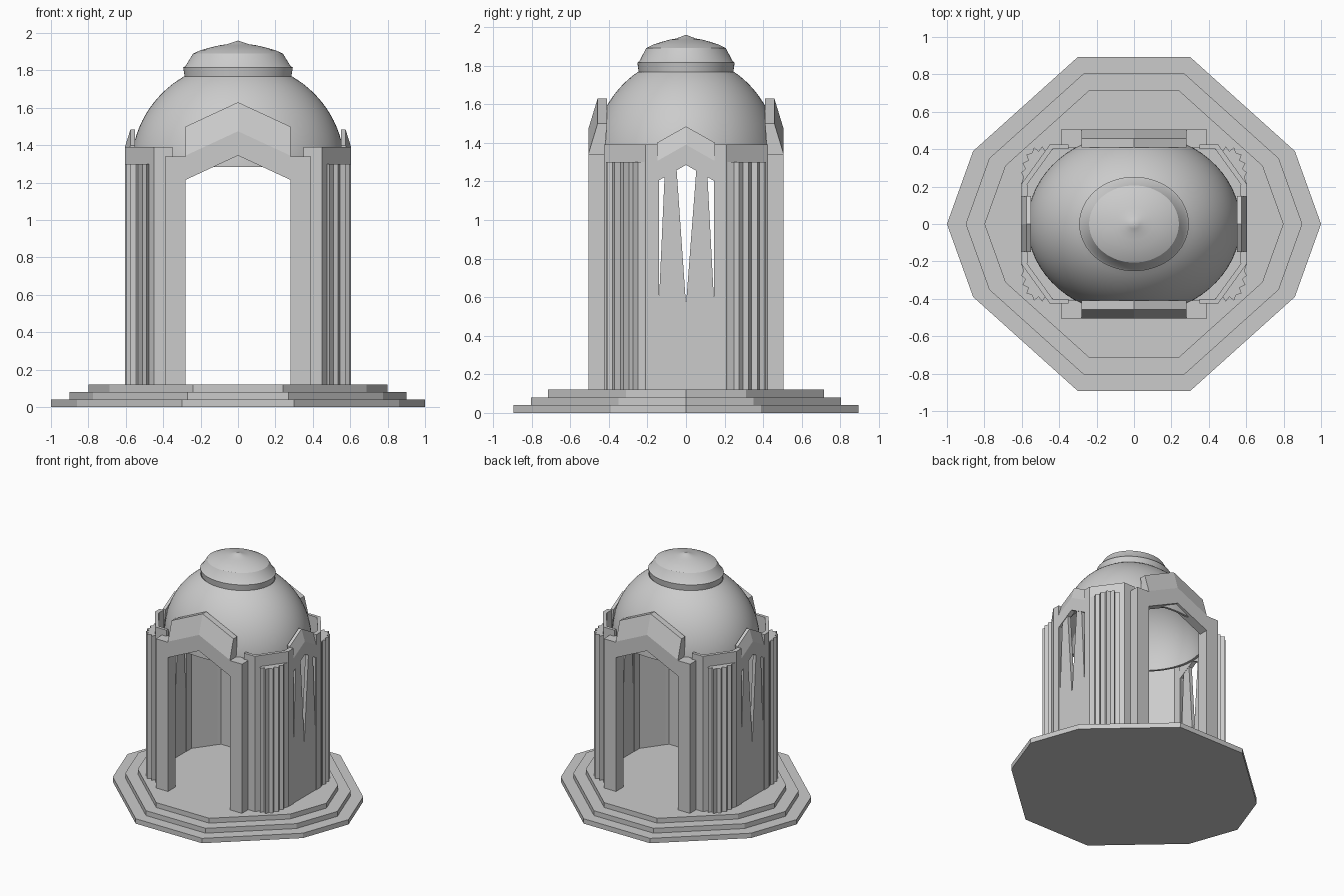
import bpy, bmesh, math

if "Cube" in bpy.data.objects:
    bpy.data.objects.remove(bpy.data.objects["Cube"])


def finish(name, bm, smooth=False):
    bmesh.ops.remove_doubles(bm, verts=bm.verts, dist=1e-5)
    bmesh.ops.recalc_face_normals(bm, faces=bm.faces)
    me = bpy.data.meshes.new(name)
    bm.to_mesh(me)
    bm.free()
    ob = bpy.data.objects.new(name, me)
    bpy.context.collection.objects.link(ob)
    if smooth:
        bpy.ops.object.select_all(action='DESELECT')
        ob.select_set(True)
        bpy.context.view_layer.objects.active = ob
        bpy.ops.object.shade_smooth_by_angle(angle=math.radians(30))
    return ob


def loft(name, rings):
    """Solid skinned through closed rings of 3D points, capped at both ends."""
    bm = bmesh.new()
    rows = [[bm.verts.new(p) for p in r] for r in rings]
    n = len(rows[0])
    for a, b in zip(rows, rows[1:]):
        for i in range(n):
            j = (i + 1) % n
            bm.faces.new((a[i], a[j], b[j], b[i]))
    bm.faces.new(rows[0])
    bm.faces.new(rows[-1])
    return finish(name, bm)


def column(name, pts, z0, z1):
    return loft(name, [[(x, y, z) for x, y in pts] for z in (z0, z1)])


def box(name, x0, x1, y0, y1, z0, z1):
    return column(name, [(x0, y0), (x1, y0), (x1, y1), (x0, y1)], z0, z1)


def lathe(name, profile, squash=0.86, segs=64):
    """Profile of (radius, z) turned round the z axis, flattened in y."""
    bm = bmesh.new()
    rows = []
    for r, z in profile:
        count = 1 if r < 1e-5 else segs
        rows.append([bm.verts.new((r * math.cos(2 * math.pi * i / segs),
                                   r * squash * math.sin(2 * math.pi * i / segs), z))
                     for i in range(count)])
    for a, b in zip(rows, rows[1:]):
        for i in range(segs):
            j = (i + 1) % segs
            if len(a) == 1:
                bm.faces.new((a[0], b[j], b[i]))
            elif len(b) == 1:
                bm.faces.new((a[i], a[j], b[0]))
            else:
                bm.faces.new((a[i], a[j], b[j], b[i]))
    return finish(name, bm, True)


# stepped ten-sided base
outline = [(1, 0), (.86, .39), (.3, .893), (-.3, .893), (-.86, .39),
           (-1, 0), (-.86, -.39), (-.3, -.893), (.3, -.893), (.86, -.39)]
for i, s in enumerate((1, .9, .8)):
    column(f"base_step_{i + 1}", [(x * s, y * s) for x, y in outline], i * .04, i * .04 + .04)

# hollow dome and its cap
arc = [i / 16 * math.radians(59.5) for i in range(17)]
outer = [(.57 * math.cos(a), 1.285 + .56 * math.sin(a)) for a in arc]
inner = [(.55 * math.cos(a), 1.285 + .54 * math.sin(a)) for a in reversed(arc)]
lathe("dome", outer + inner + outer[:1])
lathe("dome_cap", [(0, 1.765), (.285, 1.765), (.293, 1.815), (.28, 1.825), (.24, 1.89), (.2, 1.908),
                   (.15, 1.922), (.1, 1.934), (.06, 1.94), (.03, 1.95), (0, 1.96)])

# front and back portals: posts and peaked hood
hood = [(.505, 1.215), (.505, 1.345), (.458, 1.5), (.41, 1.5), (.43, 1.215)]
for s, side in ((-1, "front"), (1, "back")):
    loft(f"{side}_gable", [[(x, s * y, z + h) for y, z in hood]
                           for x, h in ((-.28, 0), (0, .13), (.28, 0))])
    for m in (-1, 1):
        box(f"{side}_post", m * .28, m * .39, s * .41, s * .505, .12, 1.34)

# side windows: frame, peaked hood and spiked screen
side_hood = [(.605, 1.2), (.605, 1.305), (.575, 1.4), (.55, 1.4), (.57, 1.2)]
screen = [(-.2, .12), (.2, .12), (.2, 1.24), (.145, 1.24), (.145, .58), (.11, 1.25),
          (.055, 1.28), (0, .56), (-.05, 1.28), (-.11, 1.25), (-.14, .58), (-.14, 1.24), (-.2, 1.24)]
for s, side in ((-1, "left"), (1, "right")):
    loft(f"{side}_gable", [[(s * x, y, z + h) for x, z in side_hood]
                           for y, h in ((-.15, 0), (0, .085), (.15, 0))])
    loft(f"{side}_spiked_screen", [[(s * x, y, z) for y, z in screen] for x in (.572, .6)])
    for m in (-1, 1):
        box(f"{side}_post", s * .57, s * .605, m * .148, m * .21, .12, 1.39)

# corner walls with fluted piers
wall = [(.35, .425), (.45, .425), (.605, .21), (.58, .2), (.435, .4), (.35, .4)]
flutes = [(.43, .405), (.45, .425), (.475, .39), (.49, .415), (.51, .39), (.535, .41), (.545, .38),
          (.575, .37), (.565, .34), (.595, .325), (.58, .295), (.603, .275), (.59, .25),
          (.603, .215), (.585, .205)]
for sx in (-1, 1):
    for sy in (-1, 1):
        column("corner_wall", [(sx * x, sy * y) for x, y in wall], .12, 1.39)
        column("fluted_pier", [(sx * x, sy * y) for x, y in flutes], .12, 1.3)
